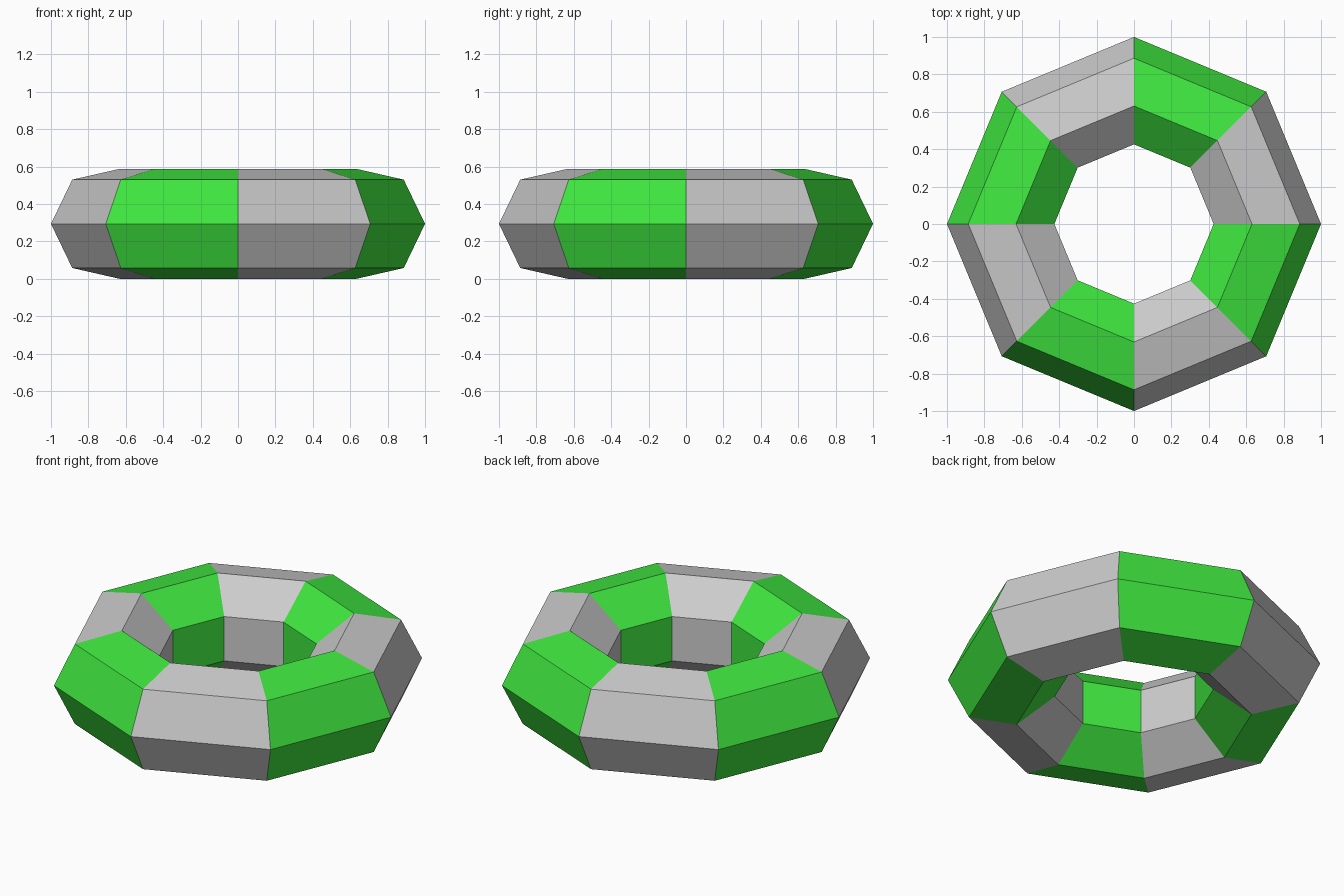
import bpy
import math

if "Cube" in bpy.data.objects:
    bpy.data.objects.remove(bpy.data.objects["Cube"])

# Ring: eight segments around, seven-sided cross-section
TUBE = 0.302
bpy.ops.mesh.primitive_torus_add(
    major_segments=8, minor_segments=7,
    major_radius=1 - TUBE, minor_radius=TUBE,
    location=(0, 0, TUBE * math.sin(math.radians(720 / 7))))
ring = bpy.context.object
ring.name = "striped_swim_ring"


def add_material(name, colour):
    mat = bpy.data.materials.new(name)
    mat.diffuse_color = colour
    mat.use_nodes = True
    mat.node_tree.nodes["Principled BSDF"].inputs["Base Color"].default_value = mat.diffuse_color
    ring.data.materials.append(mat)


add_material("grey", (0.8, 0.8, 0.8, 1))
add_material("green", (0.05, 0.8, 0.05, 1))

# Alternate grey and green segments, starting with grey at +x
for face in ring.data.polygons:
    angle = math.atan2(face.center.y, face.center.x) % math.tau
    face.material_index = int(angle / (math.tau / 8)) % 2
    face.use_smooth = False
